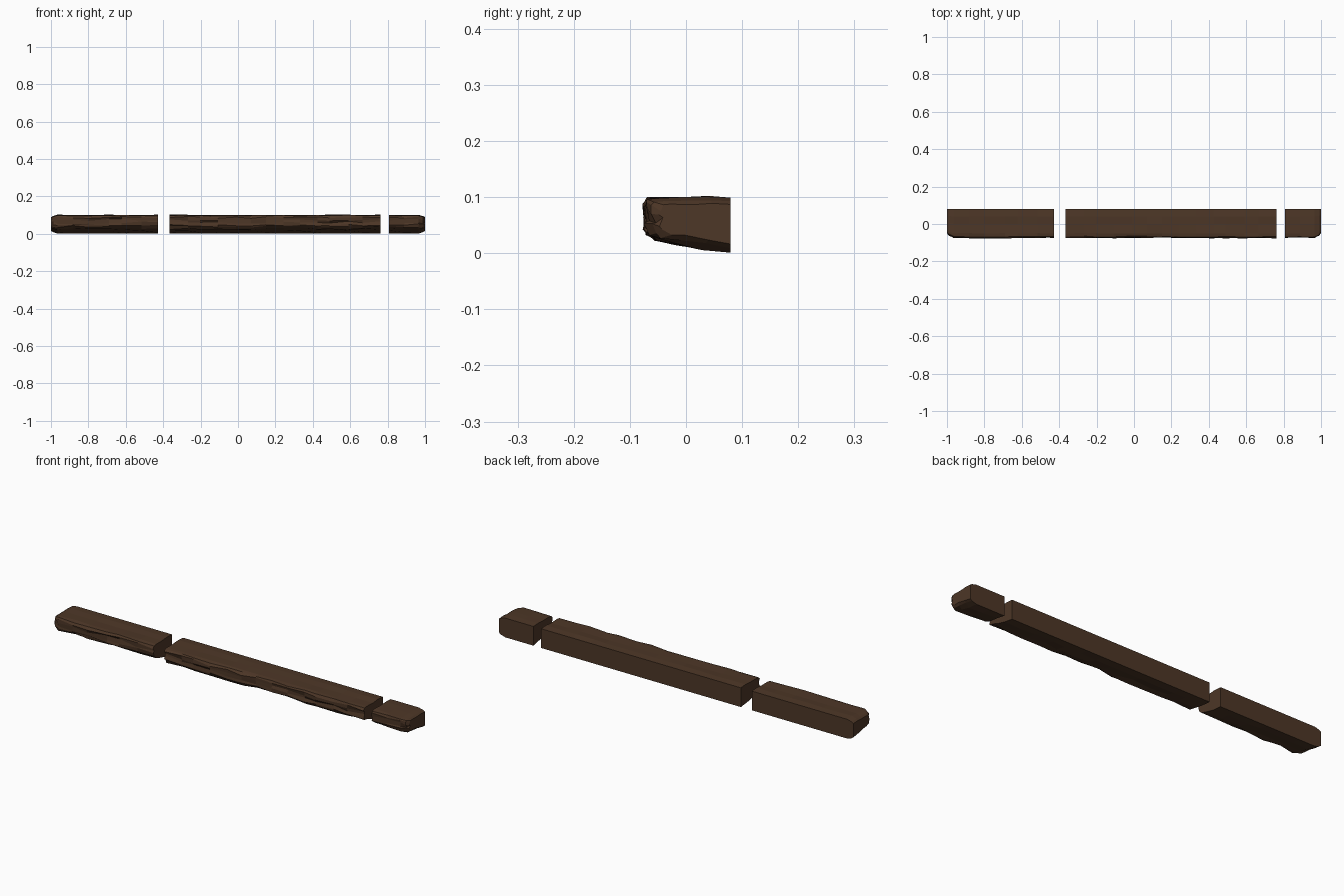
import bpy, bmesh, random

if "Cube" in bpy.data.objects:
    bpy.data.objects.remove(bpy.data.objects["Cube"])

random.seed(7)

wood = bpy.data.materials.new("dark_brown_wood")
wood.diffuse_color = (0.075, 0.038, 0.020, 1)
wood.use_nodes = True
wood.node_tree.nodes["Principled BSDF"].inputs["Base Color"].default_value = wood.diffuse_color

# Cross-section (y, z, roughness): flat back, level top, hewn front, sloping underside
PROFILE = [
    (0.079, 0.001, 0.0), (0.079, 0.099, 0.0), (0.040, 0.101, 0.2),
    (0.000, 0.099, 0.2), (-0.050, 0.099, 0.2), (-0.067, 0.097, 0.5),
    (-0.074, 0.087, 0.7), (-0.072, 0.074, 0.9), (-0.071, 0.060, 1.0),
    (-0.072, 0.048, 0.9), (-0.068, 0.038, 0.9), (-0.052, 0.028, 1.0),
    (-0.020, 0.020, 0.8), (0.030, 0.009, 0.5),
]


def section(bm, x, taper=0.0):
    """One ring of the beam; taper pulls the front, top and bottom inwards."""
    ring = []
    for y, z, rough in PROFILE:
        y += random.uniform(-0.006, 0.006) * rough
        z += random.uniform(-0.007, 0.007) * rough
        pull_y = 1 - 0.17 * taper
        pull_z = 1 - 0.28 * taper
        y = 0.079 + (y - 0.079) * pull_y
        z = 0.056 + (z - 0.056) * pull_z
        ring.append(bm.verts.new((x, max(y, -0.079), max(0.001, min(z, 0.103)))))
    return ring


def beam(name, x0, x1, worn_left=False, worn_right=False):
    # Stations along the beam: (x, taper)
    start = [(x0, 1.0), (x0 + 0.010, 0.5), (x0 + 0.035, 0.0)] if worn_left else [(x0, 0.0)]
    end = [(x1 - 0.035, 0.0), (x1 - 0.010, 0.5), (x1, 1.0)] if worn_right else [(x1, 0.0)]
    a, b = start[-1][0], end[0][0]
    n = max(2, round((b - a) / 0.09))
    middle = [(a + (b - a) * (i + random.uniform(-0.2, 0.2)) / n, 0.0) for i in range(1, n)]

    bm = bmesh.new()
    rings = [section(bm, x, t) for x, t in start + middle + end]
    count = len(PROFILE)
    for r, s in zip(rings, rings[1:]):
        for i in range(count):
            j = (i + 1) % count
            bm.faces.new((r[i], r[j], s[j], s[i]))
    bm.faces.new(rings[0])
    bm.faces.new(rings[-1])
    bmesh.ops.recalc_face_normals(bm, faces=bm.faces)
    mesh = bpy.data.meshes.new(name)
    bm.to_mesh(mesh)
    bm.free()
    mesh.materials.append(wood)
    bpy.context.collection.objects.link(bpy.data.objects.new(name, mesh))


# Three lengths of the same beam with sawn gaps between them
beam("left_beam", -1.0, -0.427, worn_left=True)
beam("middle_beam", -0.365, 0.762)
beam("right_beam", 0.806, 1.0, worn_right=True)
